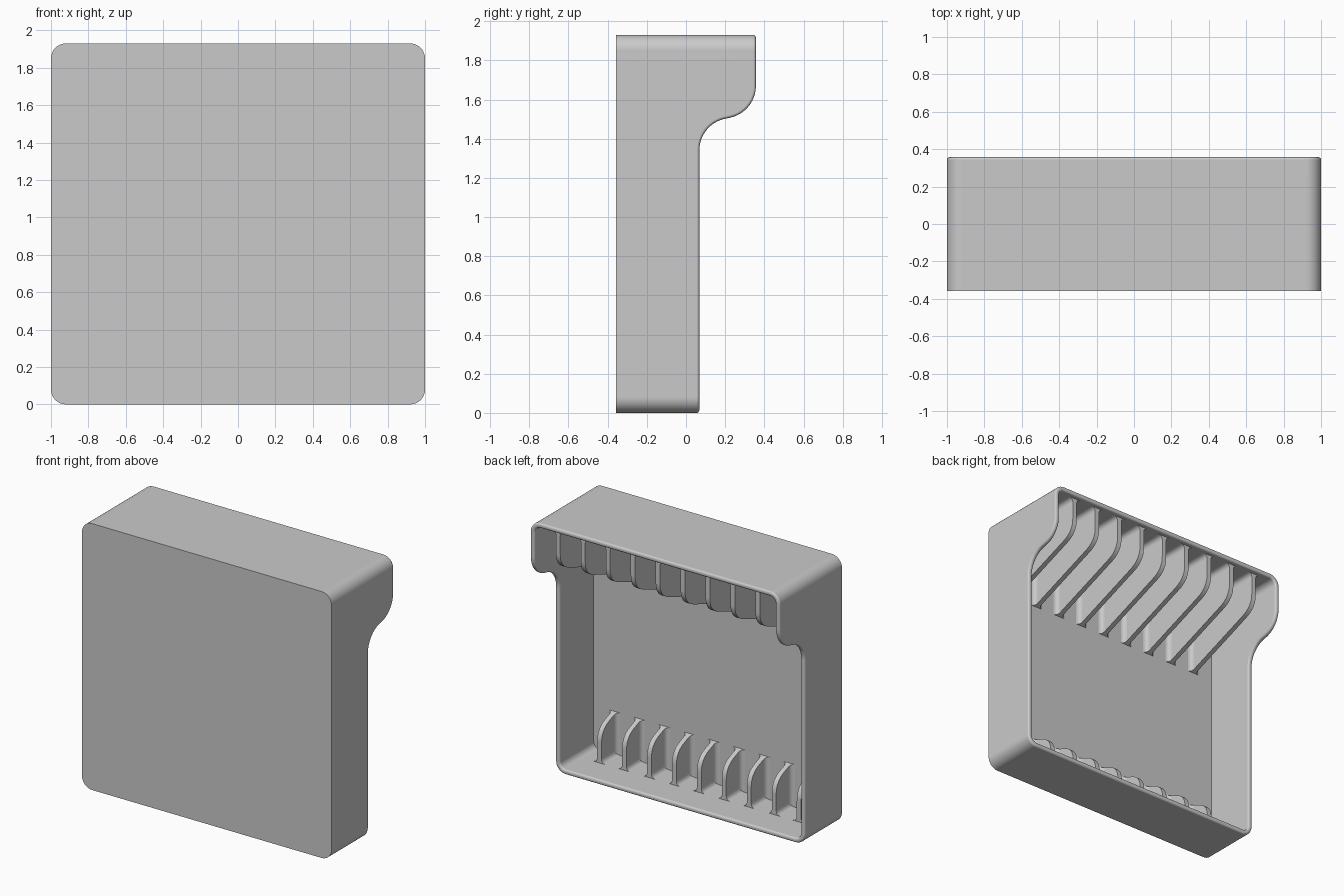
import bpy, bmesh, math
from mathutils import Vector

cube = bpy.data.objects.get("Cube")
if cube:
    bpy.data.objects.remove(cube, do_unlink=True)

FRONT, BACK, LEDGE = -0.357, 0.357, 0.068   # depth limits
TOP, WALL, RADIUS = 1.93, 0.035, 0.08
PANEL = FRONT + WALL                        # inner face of the front panel
FLOOR, CEIL = WALL, TOP - WALL

grey = bpy.data.materials.new("plain grey")
grey.use_nodes = True
grey.diffuse_color = (0.59, 0.59, 0.59, 1)
grey.node_tree.nodes["Principled BSDF"].inputs["Base Color"].default_value = (0.59, 0.59, 0.59, 1)


def finish(bm, name):
    bmesh.ops.recalc_face_normals(bm, faces=bm.faces)
    mesh = bpy.data.meshes.new(name)
    bm.to_mesh(mesh)
    bm.free()
    mesh.materials.append(grey)
    obj = bpy.data.objects.new(name, mesh)
    bpy.context.collection.objects.link(obj)
    bpy.ops.object.select_all(action='DESELECT')
    obj.select_set(True)
    bpy.context.view_layer.objects.active = obj
    bpy.ops.object.shade_smooth_by_angle(angle=math.radians(35))
    weighted = obj.modifiers.new("flat wall shading", 'WEIGHTED_NORMAL')
    weighted.keep_sharp = True


def arc(center, radius, start, end, steps):
    angles = [math.radians(start + (end - start) * i / steps) for i in range(steps + 1)]
    return [Vector((center[0] + radius * math.cos(a), center[1] + radius * math.sin(a))) for a in angles]


def bridge(bm, a, b):
    n = len(a)
    for i in range(n):
        j = (i + 1) % n
        bm.faces.new((a[i], a[j], b[j], b[i]))


# Side wall outline: concave sweep running into a convex overhang
BEND = 0.166
sweep = arc((LEDGE + BEND, 1.34), BEND, 180, 96.6, 12)
sweep += arc((BACK - BEND, 1.67), BEND, -83.4, 0, 12)[1:]


def outline(inset):
    """Rounded rectangle as (x, back depth, z), with the sweep on both sides."""
    r, c = RADIUS - inset, 1 - RADIUS
    half = [(p.x, LEDGE, p.y) for p in arc((c, RADIUS), r, -90, 0, 8)]
    half += [(1 - inset, p.x, p.y) for p in sweep]
    half += [(p.x, BACK, p.y) for p in arc((c, TOP - RADIUS), r, 0, 90, 8)]
    return half + [(-x, y, z) for x, y, z in reversed(half)]


# Open-backed shell
bm = bmesh.new()


def ring(inset, depth=None):
    return [bm.verts.new((x, y if depth is None else depth, z)) for x, y, z in outline(inset)]


outer_front, outer_back = ring(0, FRONT), ring(0)
inner_back, inner_front = ring(WALL), ring(WALL, PANEL)
bm.faces.new(outer_front)
bridge(bm, outer_front, outer_back)
bridge(bm, outer_back, inner_back)
bridge(bm, inner_back, inner_front)
bm.faces.new(inner_front)
rim = [bm.edges.get((loop[i - 1], loop[i]))
       for loop in (outer_back, inner_back) for i in range(len(loop))]
bmesh.ops.bevel(bm, geom=rim, offset=0.014, segments=4, profile=0.5, affect='EDGES')
finish(bm, "shell")


# Ribs
THICK, FLARE = 0.035, 0.03


def prism(bm, first, last):
    a = [bm.verts.new(p) for p in first]
    b = [bm.verts.new(p) for p in last]
    bm.faces.new(a)
    bm.faces.new(b)
    bridge(bm, a, b)


def rounded(start, corner, end, steps=8):
    pts = []
    for i in range(steps + 1):
        t = i / steps
        pts.append(tuple((1 - t) ** 2 * a + 2 * t * (1 - t) * b + t * t * c
                         for a, b, c in zip(start, corner, end)))
    return pts


def flare(bm, x, start, start_dir, end, end_dir):
    """Concave root fillets on both sides, run between two (y, z) points."""
    h = THICK / 2
    right = [(h + FLARE * (1 - math.sin(a)), FLARE * (1 - math.cos(a)))
             for a in (math.pi / 8 * i for i in range(5))]
    section = right + [(-w, u) for w, u in reversed(right)]

    def place(o, d):
        return [(x + w, o[0] + d[0] * u, o[1] + d[1] * u) for w, u in section]

    prism(bm, place(start, start_dir), place(end, end_dir))


def rib(name, x, base, tip_depth, curve, panel_z, slope):
    up = 1 if panel_z > base else -1
    profile = [(PANEL, base), (tip_depth, base)] + curve + [(PANEL, panel_z)]
    bm = bmesh.new()
    prism(bm, [(x - THICK / 2, y, z) for y, z in profile],
          [(x + THICK / 2, y, z) for y, z in profile])
    flare(bm, x, (PANEL, base), (0, up), (tip_depth, base), (0, up))
    flare(bm, x, (PANEL, base), (1, 0), (PANEL, panel_z), (1, slope))
    finish(bm, name)


lower_curve = rounded((-0.15, 0.18), (-0.15, 0.275), (-0.235, 0.309))
upper_curve = rounded((0.322, 1.73), (0.322, 1.634), (0.22, 1.597))
for i in range(9):
    x = -0.8 + 0.2 * i
    rib(f"lower_rib_{i + 1}", x, FLOOR, -0.15, lower_curve, 0.343, -0.39)
    rib(f"upper_rib_{i + 1}", x, CEIL, 0.322, upper_curve, 1.396, 0.37)
